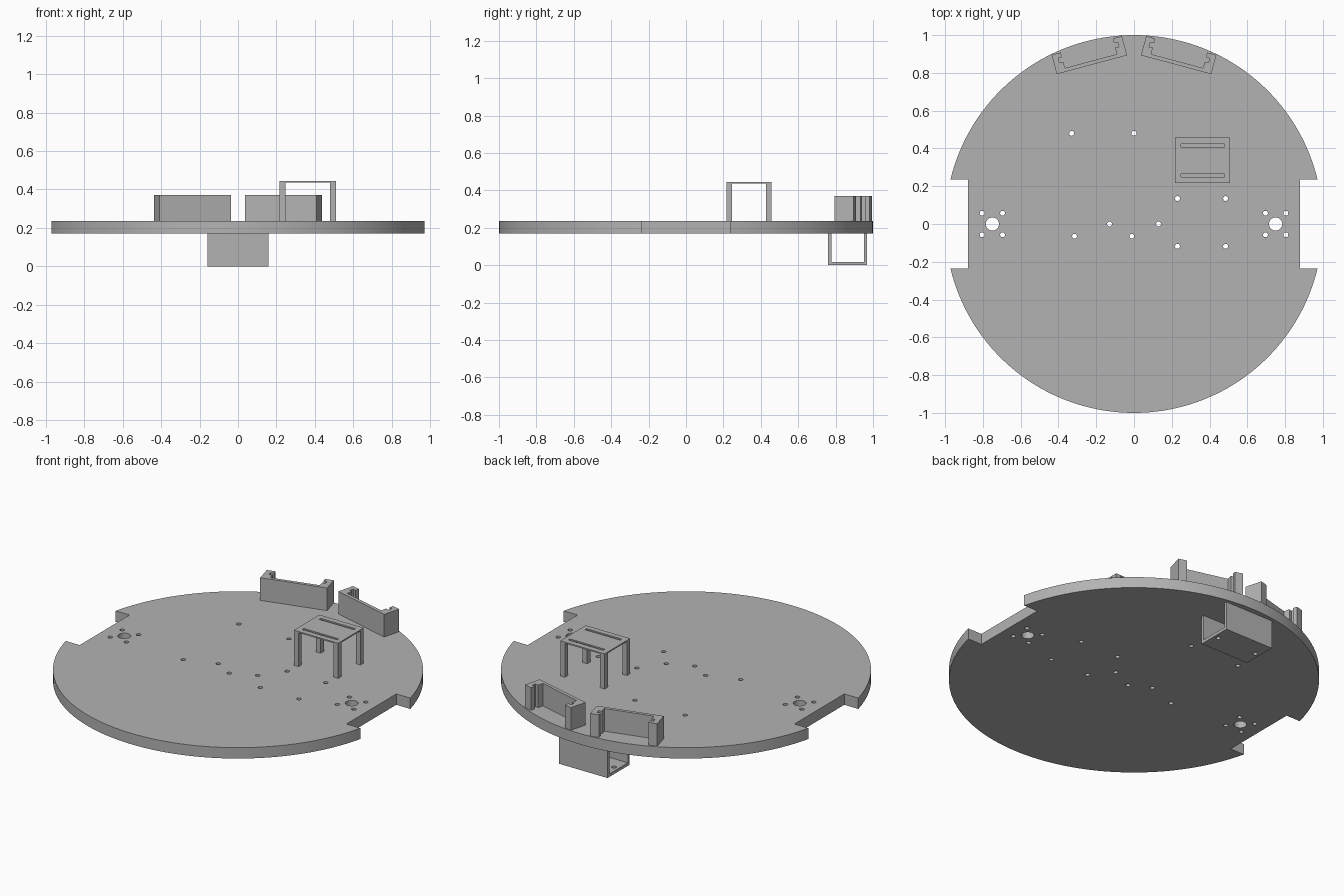
import bpy
from math import sin, cos, asin, pi, radians
from mathutils import Matrix

cube = bpy.data.objects.get("Cube")
if cube:
    bpy.data.objects.remove(cube, do_unlink=True)

grey = bpy.data.materials.new("matte grey")
grey.use_nodes = True
colour = (0.45, 0.45, 0.45, 1)
grey.diffuse_color = colour
grey.node_tree.nodes["Principled BSDF"].inputs["Base Color"].default_value = colour


def circle(x, y, r, n=20):
    return [(x + r * cos(2 * pi * i / n), y + r * sin(2 * pi * i / n)) for i in range(n)]


def rect(x0, x1, y0, y1):
    return [(x0, y0), (x1, y0), (x1, y1), (x0, y1)]


def prism(name, loops, z0, z1, matrix=Matrix()):
    """Extrude an outline with optional hole loops from z0 to z1."""
    curve = bpy.data.curves.new(name + "_profile", 'CURVE')
    curve.dimensions = '2D'
    curve.fill_mode = 'BOTH'
    curve.extrude = (z1 - z0) / 2
    for loop in loops:
        spline = curve.splines.new('POLY')
        spline.points.add(len(loop) - 1)
        for point, (x, y) in zip(spline.points, loop):
            point.co = (x, y, 0, 1)
        spline.use_cyclic_u = True
    helper = bpy.data.objects.new(name + "_helper", curve)
    bpy.context.collection.objects.link(helper)
    bpy.context.view_layer.update()
    graph = bpy.context.evaluated_depsgraph_get()
    mesh = bpy.data.meshes.new_from_object(helper.evaluated_get(graph))
    bpy.data.objects.remove(helper, do_unlink=True)
    mesh.transform(matrix @ Matrix.Translation((0, 0, (z0 + z1) / 2)))
    mesh.materials.clear()
    mesh.materials.append(grey)
    obj = bpy.data.objects.new(name, mesh)
    bpy.context.collection.objects.link(obj)
    bpy.ops.object.select_all(action='DESELECT')
    obj.select_set(True)
    bpy.context.view_layer.objects.active = obj
    bpy.ops.object.shade_smooth_by_angle(angle=radians(25))
    return obj


BOTTOM, TOP = 0.17, 0.235
SMALL = 0.013

# Round base plate with a wheel notch on each side
notch_x, notch_y = 0.88, 0.235
a = asin(notch_y)
steps = 72
arc = [a + (pi - 2 * a) * i / steps for i in range(steps + 1)]
upper = [(cos(t), sin(t)) for t in arc]
outline = [(notch_x, notch_y)] + upper + [(-notch_x, notch_y)]
outline += [(-x, -y) for x, y in outline]

# Drilled mounting holes
holes = [(-0.33, 0.48), (0, 0.48), (-0.13, 0), (0.13, 0), (-0.315, -0.065), (-0.012, -0.065)]
holes += [(x, y) for x in (0.23, 0.485) for y in (0.135, -0.118)]
loops = [outline]
for side in (-1, 1):
    loops.append(circle(side * 0.75, 0, 0.035, 32))
    holes += [(side * 0.75 + dx, dy) for dx in (-0.054, 0.054) for dy in (-0.057, 0.057)]
loops += [circle(x, y, SMALL) for x, y in holes]
prism("base_plate", loops, BOTTOM, TOP)

# Small table: four legs and a thin slotted top
tx0, tx1, ty0, ty1, leg = 0.217, 0.509, 0.217, 0.457, 0.03
for x in (tx0, tx1 - leg):
    for y in (ty0, ty1 - leg):
        prism("table_leg", [rect(x, x + leg, y, y + leg)], TOP, 0.437)
slots = [rect(0.249, 0.48, y, y + 0.016) for y in (0.249, 0.408)]
prism("table_top", [rect(tx0, tx1, ty0, ty1)] + slots, 0.437, 0.445)

# Two angled sensor brackets with slotted end posts
length, depth, wall = 0.385, 0.105, 0.02
end = [(0, 0), (0, depth), (0.05, depth), (0.05, 0.08), (0.03, 0.08),
       (0.03, 0.055), (0.05, 0.055), (0.05, wall)]
profile = end + [(length - x, y) for x, y in reversed(end)]
for name, side in (("left_bracket", 1), ("right_bracket", -1)):
    place = Matrix.Translation((side * 0.037, 0.893, 0)) @ Matrix.Rotation(radians(-15 * side), 4, 'Z')
    prism(name, [[(side * x, y) for x, y in profile]], TOP, 0.37, place)

# Open-ended tray hanging under the back edge
hx, y0, y1, t = 0.16, 0.76, 0.968, 0.017
floor_holes = [circle(x, (y0 + y1) / 2, SMALL) for x in (-0.13, 0.13)]
prism("tray_floor", [rect(-hx, hx, y0, y1)] + floor_holes, 0, 0.018)
prism("tray_front_wall", [rect(-hx, hx, y0, y0 + t)], 0.018, BOTTOM)
prism("tray_back_wall", [rect(-hx, hx, y1 - t, y1)], 0.018, BOTTOM)
